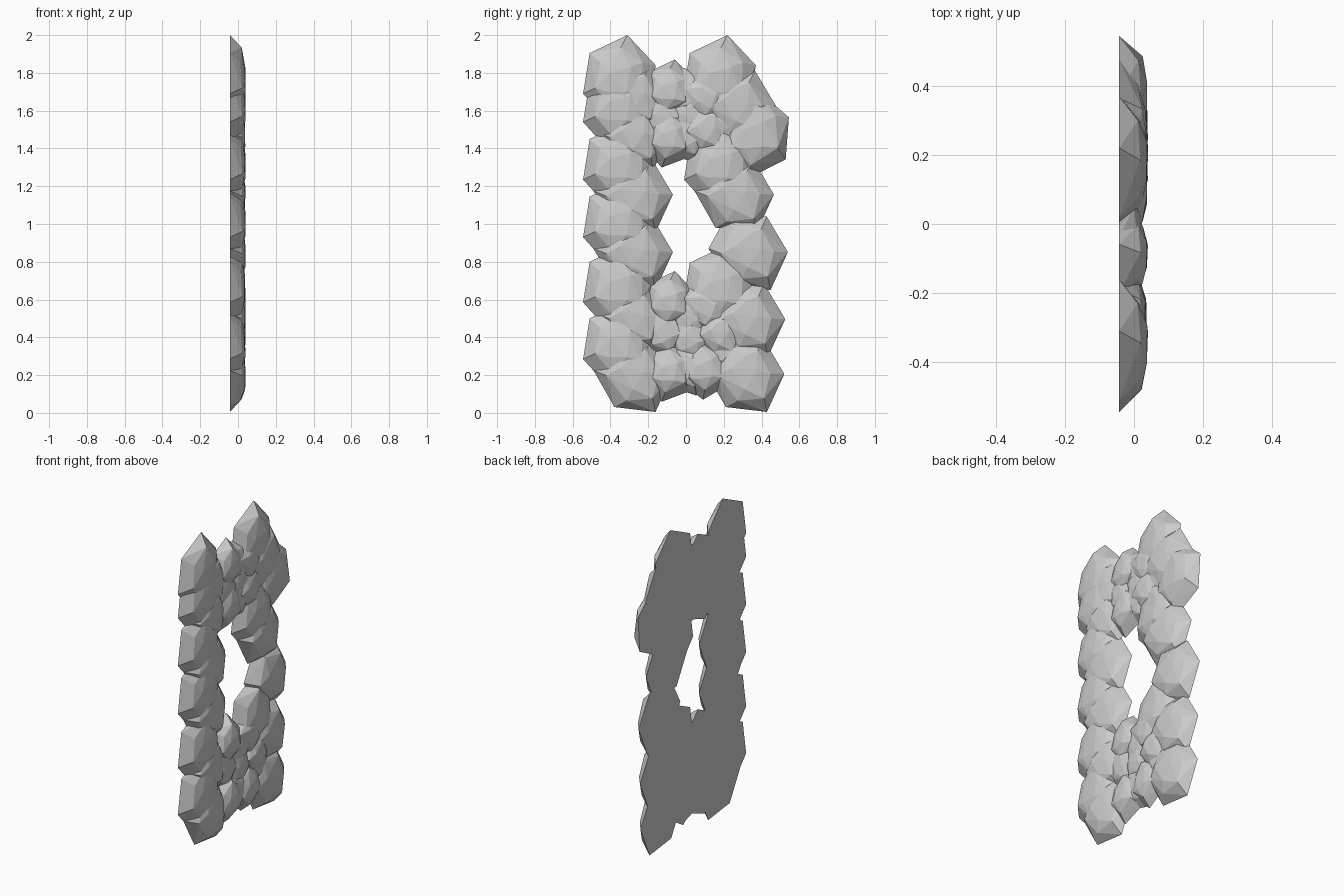
import bpy, bmesh, math, random
from mathutils import Vector, Matrix

if "Cube" in bpy.data.objects:
    bpy.data.objects.remove(bpy.data.objects["Cube"])

random.seed(4)
BACK = -0.043

# one hexagonal stone outline (y, z), plus a smaller faceted crown (y, z, height)
OUTLINE = [(-.19, -.08), (-.155, .135), (.045, .23), (.195, .07), (.155, -.15), (-.055, -.23)]
CROWN = [(-.125, -.05, .022), (-.10, .085, .014), (.01, .165, .020), (.125, .085, .012),
         (.12, -.085, .024), (-.03, -.16, .014), (.06, .06, .037), (-.05, .03, .036),
         (.04, -.07, .039), (-.06, -.07, .033)]


def add_stone(bm, y, z, rot=0, s=1.0, depth=1.0):
    """Convex faceted stone whose foot runs a little behind the flat back plane."""
    r = Matrix.Rotation(math.radians(rot), 2)
    verts = []
    for p in OUTLINE:
        q = r @ Vector(p) * s
        for x in (BACK - .03, BACK):
            verts.append(bm.verts.new((x, y + q.x, z + q.y)))
    for a, b, h in CROWN:
        q = r @ Vector((a, b)) * s
        x = BACK + (h - BACK) * depth + random.uniform(-.002, .002)
        verts.append(bm.verts.new((x, y + q.x, z + q.y)))
    res = bmesh.ops.convex_hull(bm, input=verts)
    loose = [v for v in res["geom_interior"] if isinstance(v, bmesh.types.BMVert)]
    bmesh.ops.delete(bm, geom=loose, context='VERTS')


bm = bmesh.new()
# left column: upright stones on the outside, turned stones toward the middle
for z in (1.77, 1.62, 1.315, 1.01, .665, .365):
    add_stone(bm, -.355, z)
for z in (1.68, 1.47, 1.16, .855, .51, .21):
    add_stone(bm, -.275, z, -140, 1.0 if z in (1.16, .855, .21) else .9, .97)
# right column
for y, z, rot in ((.175, 1.77, 0), (.18, 1.315, 0), (.175, .66, 0), (.358, 1.475, 6),
                  (.27, 1.63, -140), (.26, 1.16, -140), (.334, .855, -140),
                  (.32, .50, -140), (.315, .21, -140)):
    add_stone(bm, y, z, rot)
# smaller stones bridging the top and bottom of the opening
for y, z, rot in ((-.09, 1.71, 0), (-.09, 1.46, 0), (-.09, .59, 0), (-.09, .22, 0),
                  (.10, 1.67, 70), (.11, 1.50, -140), (.10, .56, 70),
                  (.18, .42, -140), (.10, .235, 10)):
    add_stone(bm, y, z, rot, .7)
# low filler stones closing the joints
for y, z in ((-.13, 1.58), (.02, 1.58), (.2, 1.55), (-.12, .43), (.02, .40), (.2, .34), (.02, .52), (.01, .24),
             (.01, 1.69), (.01, 1.47)):
    add_stone(bm, y, z, 30, .65, .8)
bmesh.ops.recalc_face_normals(bm, faces=bm.faces)

mesh = bpy.data.meshes.new("stone_frame")
bm.to_mesh(mesh)
bm.free()
wall = bpy.data.objects.new("stone_frame", mesh)
bpy.context.collection.objects.link(wall)

# box that fuses the stones and trims them to a flat back
bpy.ops.mesh.primitive_cube_add(size=1, location=(BACK + .5, 0, 1))
trim = bpy.context.object
trim.name = "back_trim"
trim.scale = (1, 3, 4)
trim.hide_render = True
trim.hide_viewport = False
trim.display_type = 'WIRE'

m = wall.modifiers.new("fuse", 'BOOLEAN')
m.operation = 'INTERSECT'
m.solver = 'EXACT'
m.use_self = True
m.object = trim
bpy.context.view_layer.objects.active = wall
bpy.ops.object.modifier_apply(modifier=m.name)
bpy.data.objects.remove(trim)
